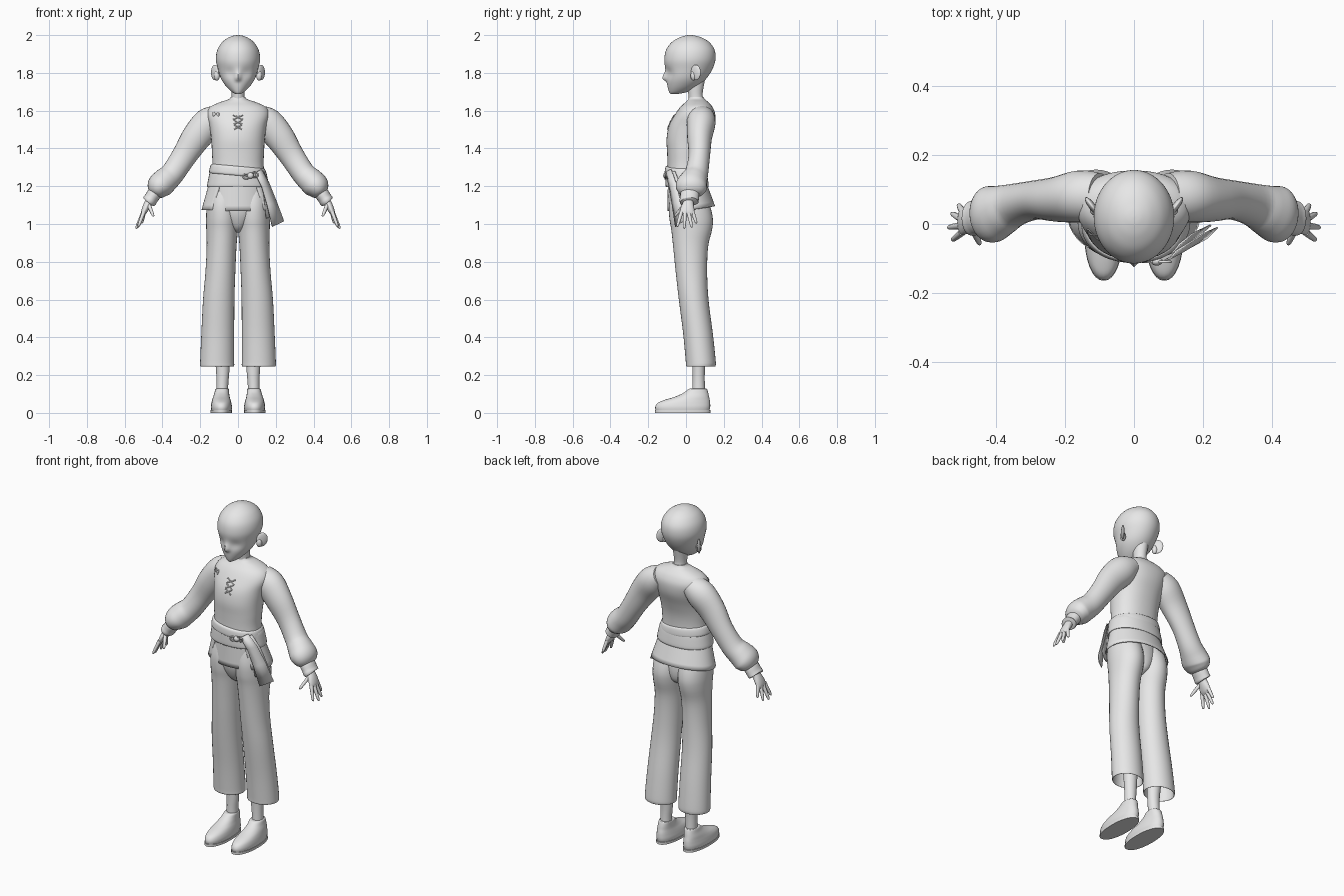
import bpy, bmesh, math
from mathutils import Vector
from mathutils.bvhtree import BVHTree

if "Cube" in bpy.data.objects:
    bpy.data.objects.remove(bpy.data.objects["Cube"])

grey = bpy.data.materials.new("plain grey")
grey.diffuse_color = (0.8, 0.8, 0.8, 1)
grey.use_nodes = True
grey.node_tree.nodes["Principled BSDF"].inputs["Base Color"].default_value = grey.diffuse_color


def make(name, verts, faces, mirror=False, solid=0, angle=50):
    me = bpy.data.meshes.new(name)
    me.from_pydata([tuple(v) for v in verts], [], faces)
    bm = bmesh.new()
    bm.from_mesh(me)
    bmesh.ops.recalc_face_normals(bm, faces=bm.faces)
    bm.to_mesh(me)
    bm.free()
    me.materials.append(grey)
    ob = bpy.data.objects.new(name, me)
    bpy.context.collection.objects.link(ob)
    bpy.ops.object.select_all(action='DESELECT')
    ob.select_set(True)
    bpy.context.view_layer.objects.active = ob
    bpy.ops.object.shade_smooth_by_angle(angle=math.radians(angle))
    if solid:
        ob.modifiers.new("thickness", 'SOLIDIFY').thickness = solid
    if mirror:
        ob.modifiers.new("mirror", 'MIRROR').use_mirror_merge = False
    return ob


def smooth_rows(rows, k):
    """Catmull-Rom interpolation of parameter rows, k steps per span."""
    out = []
    for i in range(len(rows) - 1):
        p = [rows[max(i - 1, 0)], rows[i], rows[i + 1], rows[min(i + 2, len(rows) - 1)]]
        for j in range(k):
            t = j / k
            out.append([b + .5 * t * (c - a + t * (2*a - 5*b + 4*c - d + t * (3*(b - c) + d - a)))
                        for a, b, c, d in zip(*p)])
    return out + [list(rows[-1])]


def skin(name, rings, **kw):
    n = len(rings[0])
    faces = [(r*n + i, r*n + (i+1) % n, (r+1)*n + (i+1) % n, (r+1)*n + i)
             for r in range(len(rings) - 1) for i in range(n)]
    faces += [tuple(range(n)), tuple(range((len(rings)-1)*n, len(rings)*n))]
    return make(name, [v for r in rings for v in r], faces, **kw)


def stack(name, rows, k=4, n=32, power=1.0, warp=None, **kw):
    """Horizontal rings; row = z, centre x, half width, front y, back y."""
    rings = []
    for z, cx, hw, yf, yb in smooth_rows(rows, k):
        ring = []
        for i in range(n):
            a = 2 * math.pi * i / n
            c, s = math.cos(a), math.sin(a)
            v = Vector((cx + hw * math.copysign(abs(c)**power, c),
                        (yf+yb)/2 + (yb-yf)/2 * math.copysign(abs(s)**power, s), z))
            ring.append(warp(v) if warp else v)
        rings.append(ring)
    return skin(name, rings, **kw)


def limb(name, rows, k=4, n=20, mirror=True):
    """Rings square to a path; row = x, y, z, radius across, radius in y."""
    rows = smooth_rows(rows, k)
    pts = [Vector(r[:3]) for r in rows]
    rings = []
    for i, r in enumerate(rows):
        d = (pts[min(i+1, len(pts)-1)] - pts[max(i-1, 0)]).normalized()
        u = Vector((0, 1, 0)).cross(d).normalized()
        w = d.cross(u)
        rings.append([pts[i] + u*r[3]*math.cos(2*math.pi*j/n) + w*r[4]*math.sin(2*math.pi*j/n)
                      for j in range(n)])
    return skin(name, rings, mirror=mirror)


def ball(name, loc, size, mirror=False, turn=0):
    bm = bmesh.new()
    bmesh.ops.create_uvsphere(bm, u_segments=20, v_segments=12, radius=1)
    verts = []
    for v in bm.verts:
        x, y, z = (a * b for a, b in zip(v.co, size))
        c, s = math.cos(turn), math.sin(turn)
        verts.append((x*c - y*s + loc[0], x*s + y*c + loc[1], z + loc[2]))
    faces = [[v.index for v in f.verts] for f in bm.faces]
    bm.free()
    return make(name, verts, faces, mirror=mirror)


def face_shape(v):
    # shallow eye sockets and a pointed nose
    if v.y < 0:
        sx = (abs(v.x) - .045) / .03
        v.y += .010 * math.exp(-sx*sx - ((v.z - 1.80) / .028)**2)
        dz = v.z - 1.77
        v.y -= .022 * math.exp(-(v.x / .014)**2 - (dz / (.03 if dz > 0 else .012))**2)
    return v


# head, ears, neck
stack("head", [(1.688, 0, .012, -.082, -.045), (1.70, 0, .034, -.09, .01),
               (1.73, 0, .064, -.098, .065), (1.77, 0, .09, -.104, .108),
               (1.82, 0, .106, -.109, .14), (1.87, 0, .117, -.115, .156),
               (1.92, 0, .110, -.106, .152), (1.96, 0, .086, -.078, .126),
               (1.985, 0, .054, -.04, .088), (1.997, 0, .024, -.005, .048),
               (2.0, 0, .003, .018, .025)], k=5, n=64, warp=face_shape)
ball("ears", (.122, .052, 1.802), (.010, .032, .041), mirror=True, turn=-.65)
ball("ear_lobes", (.112, .04, 1.785), (.016, .016, .026), mirror=True)
stack("neck", [(1.60, 0, .05, .015, .11), (1.65, 0, .036, .015, .095),
               (1.69, 0, .034, .012, .088), (1.76, 0, .04, .0, .1)])

# tunic body and raised collar
tunic = stack("tunic", [(1.22, 0, .145, -.10, .10), (1.31, 0, .136, -.098, .098),
                        (1.38, 0, .138, -.10, .105), (1.45, 0, .142, -.103, .125),
                        (1.52, 0, .152, -.09, .15), (1.58, 0, .166, -.058, .155),
                        (1.62, 0, .146, -.03, .14), (1.645, 0, .095, -.002, .118),
                        (1.66, 0, .05, .012, .1), (1.672, 0, .038, .018, .092)], n=40, power=.9)

# sleeves and cuffs
limb("sleeves", [(.10, .08, 1.575, .06, .068), (.155, .08, 1.535, .082, .076),
                 (.22, .072, 1.46, .078, .066), (.285, .07, 1.36, .066, .057),
                 (.345, .056, 1.27, .063, .062), (.385, .04, 1.23, .068, .074),
                 (.415, .028, 1.20, .068, .083), (.435, .022, 1.172, .052, .07),
                 (.445, .02, 1.158, .034, .046)], n=28)
limb("cuffs", [(.436, .02, 1.17, .034, .046), (.444, .02, 1.159, .038, .05),
               (.46, .018, 1.135, .037, .05), (.470, .016, 1.121, .038, .051),
               (.474, .016, 1.116, .034, .047)], k=3)

# hands
limb("palms", [(.455, .014, 1.14, .022, .026), (.472, .012, 1.115, .021, .027),
               (.488, .008, 1.085, .019, .036), (.50, .005, 1.06, .014, .038),
               (.505, .004, 1.048, .007, .032)], k=3)
for nm, base, tip in [("index_fingers", (.499, -.024, 1.063), (.528, -.047, .985)),
                      ("middle_fingers", (.503, -.005, 1.058), (.540, -.010, .975)),
                      ("ring_fingers", (.501, .014, 1.06), (.530, .031, .982)),
                      ("little_fingers", (.496, .033, 1.068), (.510, .056, 1.003)),
                      ("thumbs", (.472, -.008, 1.10), (.447, -.060, 1.04))]:
    b, t = Vector(base), Vector(tip)
    limb(nm, [(*b.lerp(t, f), r, r) for f, r in
              [(0, .011), (.45, .0095), (.85, .0075), (.97, .0045), (1, .001)]], k=2, n=10)

# trousers with open, turned-in hems
stack("trouser_legs", [(1.18, .078, .075, -.075, .085), (1.10, .08, .085, -.09, .125),
                       (1.03, .082, .087, -.088, .142), (.97, .084, .084, -.078, .138),
                       (.88, .087, .079, -.068, .117), (.75, .093, .079, -.055, .112),
                       (.60, .102, .083, -.038, .119), (.42, .107, .087, -.015, .142),
                       (.28, .11, .090, -.002, .157), (.252, .11, .090, .0, .157),
                       (.246, .11, .087, .003, .154), (.255, .11, .084, .006, .151),
                       (.30, .11, .082, .008, .147), (.40, .106, .078, .0, .13)], mirror=True, angle=70)
stack("trouser_seat", [(1.22, 0, .13, -.08, .09), (1.08, 0, .125, -.09, .12),
                       (.99, 0, .06, -.06, .11), (.955, 0, .015, -.02, .06)], n=28)

# ankles, shoes and soles
stack("ankles", [(.05, .084, .034, .03, .105), (.14, .083, .031, .034, .1),
                 (.22, .081, .035, .034, .1), (.34, .085, .042, .03, .11)], mirror=True, n=24)
stack("shoes", [(.006, .088, .053, -.158, .122), (.03, .088, .056, -.163, .128),
                (.052, .088, .053, -.150, .128), (.068, .088, .049, -.115, .126),
                (.085, .088, .044, -.06, .122), (.105, .086, .039, -.015, .118),
                (.125, .084, .036, .012, .112), (.128, .084, .031, .02, .107)], mirror=True, power=.92)
stack("soles", [(0, .088, .057, -.165, .130), (.014, .088, .057, -.165, .130)], k=1,
      mirror=True, power=.92)


# flared tunic skirt, split at the front
def skirt(name, a0, a1, zlow, flare=1.0, cols=36, rows=6):
    verts, faces = [], []
    for r in range(rows + 1):
        t = r / rows
        for c in range(cols + 1):
            f = c / cols
            slit = .16 * t                      # slits widen downward
            a = math.radians(a0) + slit + f * (math.radians(a1 - a0) - 2 * slit)
            hw = .15 + .043 * t * flare
            hy = .1 + .03 * t * flare
            y = .004 + .02 * t * flare
            drop = zlow + .02 * max(0, -math.cos(a))
            verts.append((hw * math.sin(a), y - hy * math.cos(a), 1.23 + (drop - 1.23) * t))
    w = cols + 1
    for r in range(rows):
        for c in range(cols):
            i = r * w + c
            faces.append((i, i + 1, i + w + 1, i + w))
    return make(name, verts, faces, solid=.006)


skirt("skirt_back", 36, 324, 1.075)
skirt("skirt_front", -46, 52, 1.07, flare=.25, cols=16)


# wrapped sash: wide lower band and slanted upper band
def slant(v):
    v.z -= .09 * v.x
    return v


stack("sash_lower", [(1.195, 0, .155, -.098, .112), (1.198, 0, .164, -.107, .12),
                     (1.23, 0, .159, -.108, .117), (1.275, 0, .149, -.106, .109),
                     (1.285, 0, .138, -.098, .1)], k=3, n=40, power=.92)
stack("sash_upper", [(1.255, 0, .146, -.1, .105), (1.26, 0, .153, -.112, .112),
                     (1.285, 0, .149, -.112, .11), (1.302, 0, .143, -.108, .105),
                     (1.306, 0, .136, -.098, .098)], k=3, n=40, power=.92, warp=slant)


# sash knot, loops and hanging ends
def cord(name, pts, r, cyclic=False):
    cu = bpy.data.curves.new(name, 'CURVE')
    cu.dimensions = '3D'
    cu.bevel_depth, cu.bevel_resolution = r, 2
    sp = cu.splines.new('POLY')
    sp.points.add(len(pts) - 1)
    for p, q in zip(sp.points, pts):
        p.co = (*q, 1)
    sp.use_cyclic_u, cu.use_fill_caps = cyclic, True
    cu.materials.append(grey)
    ob = bpy.data.objects.new(name, cu)
    bpy.context.collection.objects.link(ob)


ball("sash_knot", (.066, -.108, 1.256), (.017, .013, .016))
for side in (-1, 1):
    cord("knot_loop", [(.066 + side * (.022 + .018 * math.cos(a)), -.11,
                        1.256 + .013 * math.sin(a) + side * .004)
                       for a in [2 * math.pi * i / 14 for i in range(14)]], .004, True)


def ribbon(name, rows):
    """Flat cloth strip from paired left and right edge points."""
    verts = [p for l, r in rows for p in (l, Vector(l).lerp(Vector(r), .5) + Vector((0, -.008, 0)), r)]
    faces = [(i*3 + j, i*3 + j + 1, i*3 + j + 4, i*3 + j + 3)
             for i in range(len(rows) - 1) for j in (0, 1)]
    return make(name, verts, faces, solid=.005)


ribbon("sash_end_long", [((.09, -.108, 1.27), (.125, -.08, 1.29)),
                         ((.125, -.092, 1.20), (.165, -.055, 1.22)),
                         ((.155, -.075, 1.10), (.205, -.03, 1.12)),
                         ((.182, -.058, .985), (.245, -.012, 1.015))])
ribbon("sash_end_short", [((.10, -.09, 1.26), (.135, -.06, 1.28)),
                          ((.135, -.07, 1.18), (.172, -.03, 1.20)),
                          ((.15, -.055, 1.03), (.225, -.005, 1.05))])

# chest lacing and small shoulder stitching, laid on the tunic surface
tree = BVHTree.FromObject(tunic, bpy.context.evaluated_depsgraph_get())


def on_chest(x, z):
    hit = tree.ray_cast(Vector((x, -1, z)), Vector((0, 1, 0)))[0]
    return (x, (hit.y if hit else -.06) - .002, z)


for i in range(3):
    z, w = 1.565 - i * .026, .026 - i * .003
    for s in (-1, 1):
        cord("chest_lace", [on_chest(s * w * f, z + .012 * f) for f in (-1, -.5, 0, .5, 1)], .0035)
cord("shoulder_stitch", [on_chest(-.118 + .018 * math.cos(a), 1.582 + .01 * math.sin(2 * a))
                         for a in [2 * math.pi * i / 24 for i in range(24)]], .002, True)
